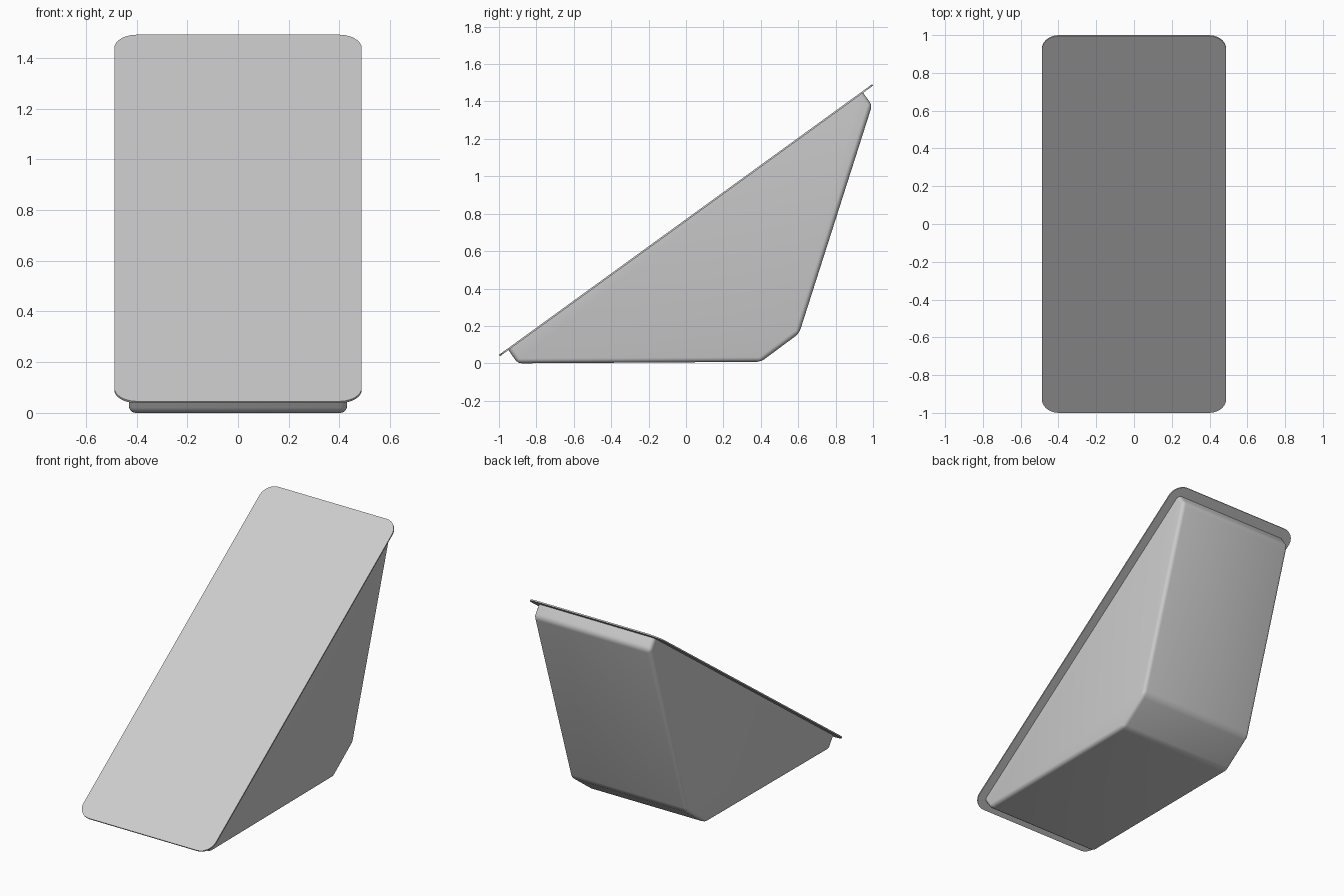
import bpy, bmesh, math
from mathutils import Matrix, Vector

cube = bpy.data.objects.get("Cube")
if cube:
    bpy.data.objects.remove(cube)

grey = bpy.data.materials.new("plain grey")
grey.use_nodes = True
colour = (0.6, 0.6, 0.6, 1)
grey.diffuse_color = colour
grey.node_tree.nodes["Principled BSDF"].inputs["Base Color"].default_value = colour


def finish(bm, name):
    """Turn a bmesh into a smooth shaded object."""
    bmesh.ops.recalc_face_normals(bm, faces=bm.faces)
    mesh = bpy.data.meshes.new(name)
    bm.to_mesh(mesh)
    bm.free()
    mesh.materials.append(grey)
    obj = bpy.data.objects.new(name, mesh)
    bpy.context.collection.objects.link(obj)
    bpy.ops.object.select_all(action="DESELECT")
    obj.select_set(True)
    bpy.context.view_layer.objects.active = obj
    bpy.ops.object.shade_smooth_by_angle(angle=math.radians(30))
    return obj


# Wedge tray: side profile (y, z) drawn across the width, edges rounded
HALF_WIDTH = 0.43
profile = [(-0.95, 0.072), (-0.9, 0.0), (0.4, 0.008),
           (0.605, 0.16), (0.995, 1.38), (0.945, 1.449)]
bm = bmesh.new()
side = bm.faces.new([bm.verts.new((-HALF_WIDTH, y, z)) for y, z in profile])
ext = bmesh.ops.extrude_face_region(bm, geom=[side], use_keep_orig=True)
bmesh.ops.translate(bm, vec=(2 * HALF_WIDTH, 0, 0),
                    verts=[g for g in ext["geom"] if isinstance(g, bmesh.types.BMVert)])
bmesh.ops.recalc_face_normals(bm, faces=bm.faces)
# The open rim under the lid stays sharp
lid_face = max(bm.faces, key=lambda f: f.calc_area() * (f.normal.z > 0.5))
rim = set(lid_face.edges)
bmesh.ops.bevel(bm, geom=[e for e in bm.edges if e not in rim], offset=0.025,
                segments=4, profile=0.5, affect="EDGES", clamp_overlap=True)
finish(bm, "wedge_tray")

# Sealed lid: thin rounded plate lying on the slope
low, high = Vector((0, -0.997, 0.042)), Vector((0, 0.997, 1.488))
slope = high - low
bm = bmesh.new()
bmesh.ops.create_cube(bm, size=1)
bmesh.ops.scale(bm, vec=(0.976, slope.length, 0.009), verts=bm.verts)
corners = [e for e in bm.edges
           if abs((e.verts[0].co - e.verts[1].co).normalized().z) > 0.9]
bmesh.ops.bevel(bm, geom=corners, offset=0.09, segments=10, profile=0.5, affect="EDGES")
tilt = Matrix.Rotation(math.atan2(slope.z, slope.y), 4, "X")
bmesh.ops.transform(bm, matrix=Matrix.Translation((low + high) / 2) @ tilt, verts=bm.verts)
finish(bm, "sealed_lid")
